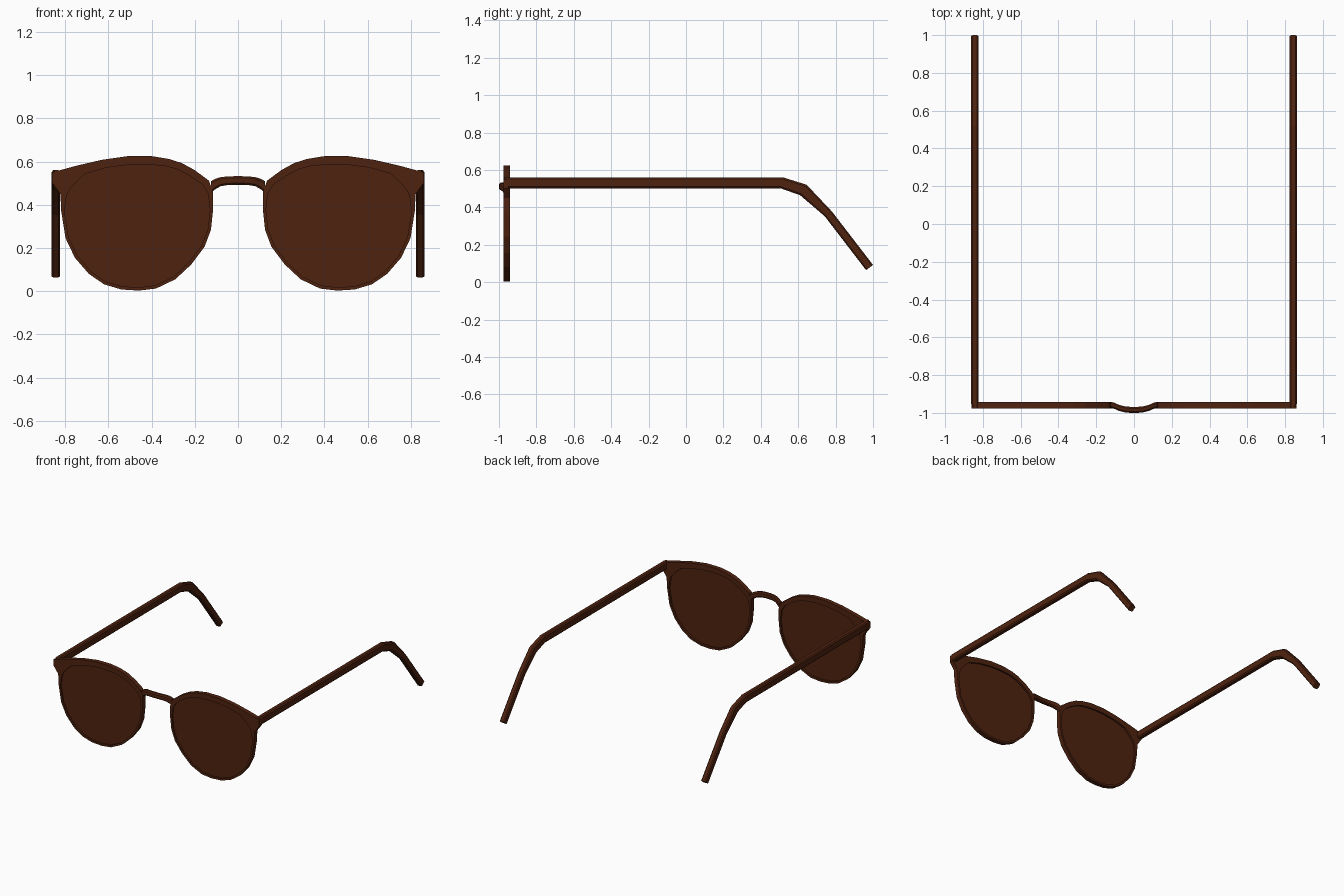
import bpy, bmesh
from mathutils import Vector

if "Cube" in bpy.data.objects:
    bpy.data.objects.remove(bpy.data.objects["Cube"])

brown = bpy.data.materials.new("dark_brown")
brown.diffuse_color = (0.078, 0.0165, 0.0052, 1)
brown.use_nodes = True
brown.node_tree.nodes["Principled BSDF"].inputs["Base Color"].default_value = brown.diffuse_color


def finish(name, bm, mirror=True):
    bmesh.ops.recalc_face_normals(bm, faces=bm.faces)
    me = bpy.data.meshes.new(name)
    bm.to_mesh(me)
    bm.free()
    me.materials.append(brown)
    ob = bpy.data.objects.new(name, me)
    bpy.context.collection.objects.link(ob)
    if mirror:
        m = ob.modifiers.new("mirror", 'MIRROR')
        m.use_mirror_merge = False
    return ob


def loft(bm, rings):
    """Skin a list of closed sections and cap both ends."""
    vs = [[bm.verts.new(p) for p in r] for r in rings]
    n = len(vs[0])
    for a, b in zip(vs, vs[1:]):
        for i in range(n):
            j = (i + 1) % n
            bm.faces.new((a[i], a[j], b[j], b[i]))
    bm.faces.new(vs[0])
    bm.faces.new(vs[-1])


# outline of one rim (x, z), starting at the bridge and running over the brow
outer = [(.115, .46), (.135, .512), (.20, .56), (.26, .593), (.32, .612), (.40, .625),
         (.51, .625), (.63, .608), (.75, .58), (.86, .55), (.86, .502), (.822, .45),
         (.818, .37), (.798, .245), (.755, .155), (.69, .08), (.62, .032), (.54, .008),
         (.46, .003), (.38, .012), (.29, .055), (.215, .125), (.155, .205), (.125, .285),
         (.115, .38)]
# rim width towards the lens centre at each outline point
width = [.025, .035, .036, .036, .037, .04, .04, .042, .055, .115, .085, .03] + [.015] * 13
centre = Vector((.465, .32))
inner = []
for p, w in zip(outer, width):
    p = Vector(p)
    inner.append(p + (centre - p).normalized() * w)

# rim: closed band between the two outlines
Y0, Y1 = -.976, -.942
bm = bmesh.new()
loops = [[bm.verts.new((p[0], y, p[1])) for p in o]
         for o, y in ((outer, Y0), (outer, Y1), (inner, Y1), (inner, Y0))]
n = len(outer)
for k in range(4):
    a, b = loops[k], loops[(k + 1) % 4]
    for i in range(n):
        j = (i + 1) % n
        bm.faces.new((a[i], a[j], b[j], b[i]))
finish("rim", bm)

# lens: thin plate inside the rim
bm = bmesh.new()
loft(bm, [[(p[0], y, p[1]) for p in inner] for y in (-.965, -.955)])
finish("lens", bm)

# bridge: arched bar bowed forward (x, y, z, half height)
half = [(.125, -.957, .482, .027), (.105, -.962, .496, .024), (.08, -.973, .507, .021),
        (.05, -.981, .511, .02), (.02, -.984, .512, .02)]
path = half + [(-x, y, z, h) for x, y, z, h in reversed(half)]
bm = bmesh.new()
t = .016
loft(bm, [[(x, y - t, z - h * .6), (x, y - t, z + h * .6), (x, y - t * .5, z + h),
           (x, y + t * .5, z + h), (x, y + t, z + h * .6), (x, y + t, z - h * .6),
           (x, y + t * .5, z - h), (x, y - t * .5, z - h)] for x, y, z, h in path])
finish("bridge", bm, mirror=False)

# temple arm: chamfered bar bent down behind the ear (top y, z, bottom y, z)
arm = [(-.952, .56, -.952, .502), (.52, .56, .505, .502), (.645, .521, .61, .465),
       (.78, .378, .742, .352), (1.0, .092, .963, .064)]
XI, XO, C = .823, .863, .008
bm = bmesh.new()
rings = []
for ty, tz, by, bz in arm:
    T, B = Vector((0, ty, tz)), Vector((0, by, bz))

    def at(x, f):
        q = B.lerp(T, f)
        return (x, q.y, q.z)
    rings.append([at(XI, .15), at(XI + C, 0), at(XO - C, 0), at(XO, .15),
                  at(XO, .85), at(XO - C, 1), at(XI + C, 1), at(XI, .85)])
# narrowed hinge end behind the rim corner
hinge = [(min(x, XO - .015), -.974, z) for x, y, z in rings[0]]
loft(bm, [hinge] + rings)
finish("temple_arm", bm)
